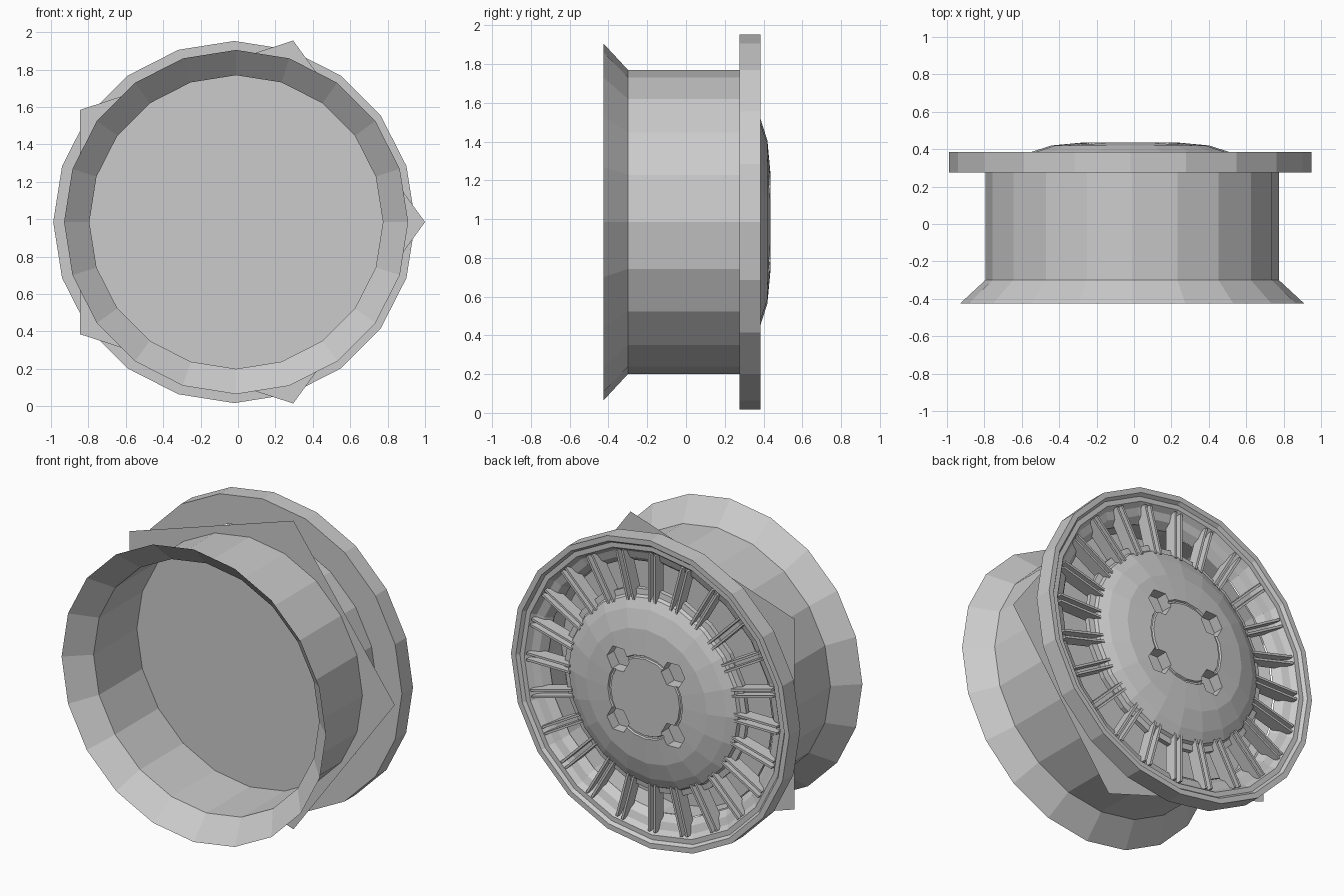
import bpy, bmesh, math
from mathutils import Vector

cube = bpy.data.objects.get("Cube")
if cube:
    bpy.data.objects.remove(cube)

metal = bpy.data.materials.new("grey_metal")
metal.use_nodes = True
GREY = (0.6, 0.6, 0.6, 1)
metal.diffuse_color = GREY
metal.node_tree.nodes["Principled BSDF"].inputs["Base Color"].default_value = GREY

CX, CZ = -0.02, 0.985
SIDES = 20


def polar(r, angle, y, cx=CX, cz=CZ):
    return Vector((cx + r * math.cos(angle), y, cz + r * math.sin(angle)))


def finish(name, bm):
    bmesh.ops.recalc_face_normals(bm, faces=bm.faces)
    mesh = bpy.data.meshes.new(name)
    bm.to_mesh(mesh)
    bm.free()
    mesh.materials.append(metal)
    obj = bpy.data.objects.new(name, mesh)
    bpy.context.collection.objects.link(obj)
    return obj


def lathe(name, profile, sides=SIDES, cap=False, closed=False, cx=CX, cz=CZ):
    """Turn (radius, y) points around the axle."""
    bm = bmesh.new()
    rings = [[bm.verts.new(polar(r, math.tau * i / sides, y, cx, cz)) for i in range(sides)]
             for r, y in profile]
    pairs = list(zip(rings, rings[1:]))
    if closed:
        pairs.append((rings[-1], rings[0]))
    for a, b in pairs:
        for i in range(sides):
            j = (i + 1) % sides
            bm.faces.new((a[i], a[j], b[j], b[i]))
    if cap:
        bm.faces.new(rings[-1])
    return finish(name, bm)


# Barrel and its flared inner lip
lathe("barrel", [(0.92, -0.425), (0.785, -0.3), (0.785, 0.275)], cx=-0.01)

# Outer rim with a stepped lip
lathe("outer_rim", [(0.785, 0.275), (0.968, 0.275), (0.968, 0.385), (0.935, 0.385),
                    (0.92, 0.365), (0.89, 0.365), (0.865, 0.335), (0.82, 0.32)], closed=True)

# Thin five-sided backing plate
bm = bmesh.new()
bm.faces.new([bm.verts.new(polar(1.02, math.tau * i / 5, 0.13)) for i in range(5)])
finish("backing_plate", bm)

# Domed centre disc
dome = lathe("centre_disc", [(0.6, 0.3), (0.635, 0.3), (0.635, 0.33), (0.6, 0.335), (0.59, 0.355),
                             (0.53, 0.385), (0.42, 0.42), (0.26, 0.435), (0.255, 0.425),
                             (0.245, 0.425), (0.24, 0.435)], cap=True)
bm = bmesh.new()
bm.from_mesh(dome.data)
bmesh.ops.holes_fill(bm, edges=[e for e in bm.edges if e.is_boundary])
bmesh.ops.recalc_face_normals(bm, faces=bm.faces)
bm.to_mesh(dome.data)
bm.free()

# Hexagonal nut sockets cut into the disc
for n in range(4):
    at = polar(0.27, math.tau * (n + 0.5) / 4, 0)
    bolt = lathe("socket_cutter", [(0.08, 0.5), (0.08, 0.36)], 6, True, cx=at.x, cz=at.z)
    bm = bmesh.new()
    bm.from_mesh(bolt.data)
    bmesh.ops.holes_fill(bm, edges=[e for e in bm.edges if e.is_boundary])
    bmesh.ops.recalc_face_normals(bm, faces=bm.faces)
    bm.to_mesh(bolt.data)
    bm.free()
    bolt.hide_render = True
    bolt.hide_viewport = True
    cut = dome.modifiers.new("socket", 'BOOLEAN')
    cut.operation = 'DIFFERENCE'
    cut.object = bolt
    cut.solver = 'EXACT'

# Paired blade spokes between disc and rim
bm = bmesh.new()
SPOKES = 24
for n in range(SPOKES):
    angle = math.tau * n / SPOKES
    radial = Vector((math.cos(angle), 0, math.sin(angle)))
    side = Vector((-math.sin(angle), 0, math.cos(angle)))
    hub = Vector((CX, 0, CZ))
    # (offset, half width, back, front): two blades and the web joining them
    for offset, half, back, front in ((-0.02, 0.007, 0.29, 0.37), (0.02, 0.007, 0.29, 0.37),
                                      (0, 0.015, 0.3, 0.32)):
        corners = []
        for r in (0.57, 0.87):
            for s, y in ((-half, back), (half, back), (half, front), (-half, front)):
                p = hub + radial * r + side * (offset + s)
                p.y = y
                corners.append(bm.verts.new(p))
        a, b = corners[:4], corners[4:]
        bm.faces.new(a)
        bm.faces.new(b)
        for i in range(4):
            j = (i + 1) % 4
            bm.faces.new((a[i], a[j], b[j], b[i]))
finish("spokes", bm)
